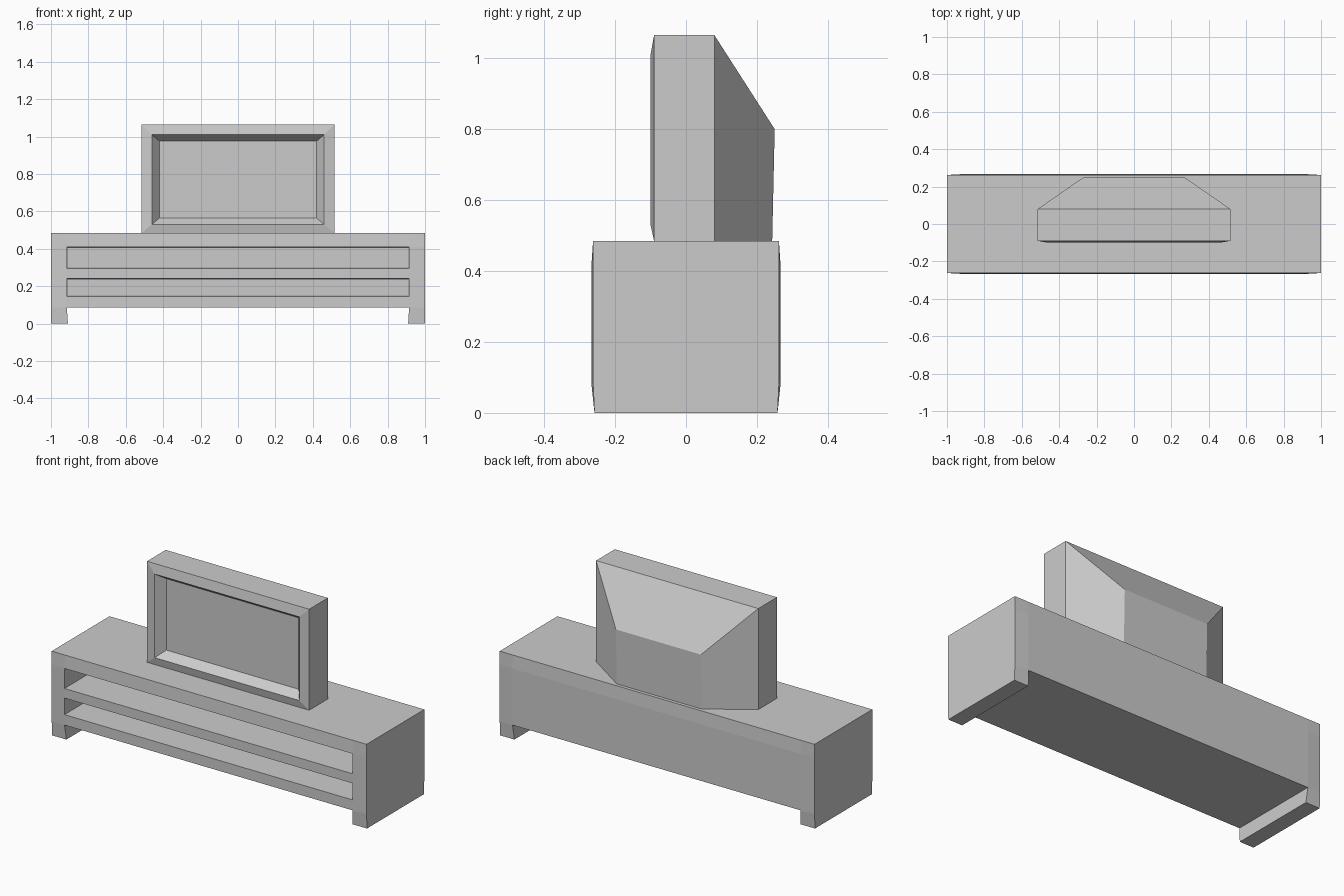
import bpy
import bmesh

if "Cube" in bpy.data.objects:
    bpy.data.objects.remove(bpy.data.objects["Cube"])


def make_object(name, bm):
    bmesh.ops.remove_doubles(bm, verts=bm.verts, dist=1e-5)
    bmesh.ops.recalc_face_normals(bm, faces=bm.faces)
    mesh = bpy.data.meshes.new(name)
    bm.to_mesh(mesh)
    bm.free()
    obj = bpy.data.objects.new(name, mesh)
    bpy.context.collection.objects.link(obj)
    return obj


# Cabinet: a cell grid with two open shelf slots and a gap between the legs
XS = [-1, -0.915, 0.915, 1]
ZS = [0, 0.085, 0.145, 0.24, 0.295, 0.41, 0.485]
SLOT_ROWS = (2, 4)
SLOT_BACK = 0.22


def solid(i, j, k):
    if not (0 <= i < 3 and 0 <= j < 6 and 0 <= k < 2):
        return False
    if i == 1 and j == 0:
        return False
    return not (i == 1 and j in SLOT_ROWS and k == 0)


def point(i, j, k):
    x, z = XS[i], ZS[j]
    # front and back bulge slightly away from the outer border
    y = 0.267
    if i in (0, 3) or j == 6:
        y = 0.262
    if j == 0:
        y = 0.258
        if i in (1, 2):
            x *= 0.994
    if k == 1:
        y = SLOT_BACK
        # slots narrow slightly towards their back
        if i in (1, 2) and 2 <= j <= 5:
            x *= 0.995
            z += 0.005 if j in SLOT_ROWS else -0.005
    return x, (-y if k == 0 else y), z


bm = bmesh.new()
for i in range(3):
    for j in range(6):
        for k in range(2):
            if not solid(i, j, k):
                continue
            for axis in range(3):
                for side in (0, 1):
                    near = [i, j, k]
                    near[axis] += 2 * side - 1
                    if solid(*near):
                        continue
                    corners = []
                    for a, b in ((0, 0), (1, 0), (1, 1), (0, 1)):
                        c = [i, j, k]
                        c[axis] += side
                        c[(axis + 1) % 3] += a
                        c[(axis + 2) % 3] += b
                        corners.append(bm.verts.new(point(*c)))
                    bm.faces.new(corners)
make_object("media_cabinet", bm)

# Television: rectangular rings (half width, y, bottom, top) joined front to back
RINGS = [
    (0.42, -0.05, 0.565, 0.975),   # screen
    (0.46, -0.10, 0.53, 1.01),     # recess opening
    (0.515, -0.09, 0.485, 1.065),  # bezel outer edge
    (0.515, 0.08, 0.485, 1.065),   # case back edge
    (0.27, 0.25, 0.485, 0.80),     # tapered rear
]
bm = bmesh.new()
loops = []
for w, y, lo, hi in RINGS:
    loops.append([bm.verts.new((x, y, z))
                  for x, z in ((-w, lo), (w, lo), (w, hi), (-w, hi))])
loops[-1][0].co.y = loops[-1][1].co.y = 0.243
for a, b in zip(loops, loops[1:]):
    for n in range(4):
        m = (n + 1) % 4
        bm.faces.new((a[n], a[m], b[m], b[n]))
bm.faces.new(loops[0])
bm.faces.new(loops[-1])
make_object("television", bm)
